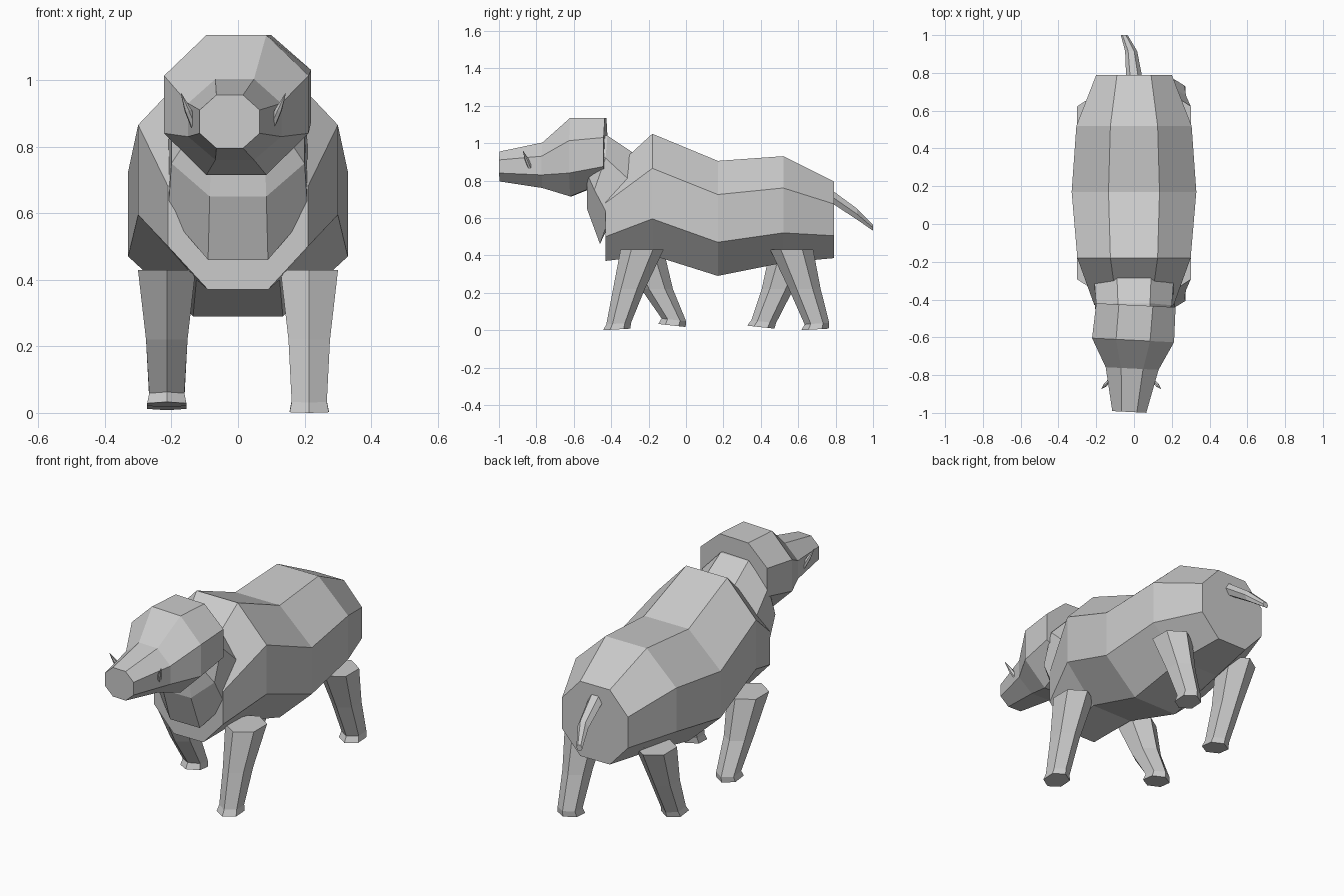
import bpy, bmesh, math
from mathutils import Vector, Matrix

cube = bpy.data.objects.get("Cube")
if cube:
    bpy.data.objects.remove(cube)

hide = bpy.data.materials.new("grey hide")
hide.use_nodes = True
GREY = (0.6, 0.6, 0.6, 1)
hide.diffuse_color = GREY
hide.node_tree.nodes["Principled BSDF"].inputs["Base Color"].default_value = GREY


def loft(name, rings):
    """Skin a closed, flat shaded tube over rings of equal point count."""
    bm = bmesh.new()
    loops = [[bm.verts.new(p) for p in ring] for ring in rings]
    n = len(loops[0])
    for a, b in zip(loops, loops[1:]):
        for i in range(n):
            j = (i + 1) % n
            bm.faces.new((a[i], a[j], b[j], b[i]))
    bm.faces.new(loops[0])
    bm.faces.new(loops[-1])
    bmesh.ops.recalc_face_normals(bm, faces=bm.faces)
    mesh = bpy.data.meshes.new(name)
    bm.to_mesh(mesh)
    bm.free()
    mesh.materials.append(hide)
    obj = bpy.data.objects.new(name, mesh)
    bpy.context.collection.objects.link(obj)
    return obj


def octagon(ys, zs, side, flat, cx=0, yaw=0):
    """Upright octagon; ys and zs list bottom, lower side, upper side, top."""
    widths = (flat, side, side, flat)
    half = [Vector((w, y, z)) for w, y, z in zip(widths, ys, zs)]
    pts = half + [Vector((-p.x, p.y, p.z)) for p in reversed(half)]
    return [Vector((p.x + cx, p.y - yaw * p.x, p.z)) for p in pts]


def hexagon(x, y, z, rx, ry, pitch=0):
    angles = [math.radians(30 + 60 * i) for i in range(6)]
    return [(x + rx * math.cos(a), y + ry * math.sin(a),
             z + pitch * math.sin(a)) for a in angles]


# Barrel body: y, heights, side half width, flat half width
loft("body", [octagon([y] * 4, zs, side, flat) for y, zs, side, flat in (
    (-0.43, (0.37, 0.50, 0.68, 0.82), 0.21, 0.09),
    (-0.18, (0.40, 0.595, 0.865, 1.05), 0.30, 0.125),
    (0.17, (0.29, 0.47, 0.725, 0.905), 0.33, 0.135),
    (0.52, (0.36, 0.52, 0.76, 0.93), 0.305, 0.125),
    (0.79, (0.385, 0.505, 0.675, 0.795), 0.20, 0.09),
)])

# Slanted neck between chest and skull
loft("neck", [
    octagon((-0.46, -0.41, -0.30, -0.285), (0.46, 0.60, 0.80, 0.95), 0.21, 0.09),
    octagon((-0.53, -0.49, -0.43, -0.42), (0.65, 0.75, 0.92, 1.04), 0.20, 0.085),
    octagon((-0.53, -0.53, -0.50, -0.50), (0.78, 0.84, 0.96, 1.04), 0.14, 0.08),
])

# Head tapering to the snout, turned a little
loft("head", [octagon([y] * 4, zs, side, flat, cx, 0.05) for y, zs, side, flat, cx in (
    (-0.43, (0.79, 0.875, 1.03, 1.135), 0.21, 0.09, 0.01),
    (-0.615, (0.715, 0.84, 1.013, 1.135), 0.217, 0.09, -0.005),
    (-0.765, (0.76, 0.83, 0.93, 1.003), 0.14, 0.058, -0.01),
    (-0.995, (0.795, 0.84, 0.91, 0.955), 0.09, 0.04, -0.025),
)])

# Tusks
for side, label in ((1, "left"), (-1, "right")):
    base = Vector((side * 0.115 - 0.015, -0.83, 0.86))
    tip = Vector((side * 0.157 - 0.014, -0.872, 0.96))
    turn = (tip - base).to_track_quat('Z', 'Y').to_matrix()
    tusk = [[c + turn @ Vector(p) for p in hexagon(0, 0, 0, r, r)]
            for c, r in ((base, 0.012), (base.lerp(tip, 0.5), 0.011), (tip, 0.001))]
    loft(label + "_tusk", tusk)

# Drooping tail
loft("tail", [
    [(x + w * math.cos(a), y, z + h * math.sin(a))
     for a in (math.radians(60 * i) for i in range(6))]
    for x, y, z, w, h in ((0, 0.785, 0.71, 0.042, 0.04),
                          (-0.015, 0.915, 0.62, 0.032, 0.034),
                          (-0.052, 1.0, 0.547, 0.018, 0.018))])

# Legs: hip, knee, ankle and foot as (y, z) centres
STRIDES = {
    "left_front_leg": (1, (-0.235, 0.43), (-0.305, 0.22), (-0.36, 0.035), (-0.37, 0.004)),
    "right_front_leg": (-1, (-0.235, 0.43), (-0.155, 0.22), (-0.065, 0.055), (-0.075, 0.025)),
    "left_back_leg": (1, (0.565, 0.43), (0.635, 0.22), (0.70, 0.035), (0.69, 0.004)),
    "right_back_leg": (-1, (0.565, 0.43), (0.49, 0.22), (0.415, 0.045), (0.40, 0.016)),
}
RADII = ((0.1, 0.115), (0.072, 0.085), (0.061, 0.066), (0.068, 0.073))
for name, (side, *joints) in STRIDES.items():
    pitch = 0.004 if side > 0 else -0.008
    loft(name, [hexagon(side * 0.214, y, z, rx, ry, pitch * (z < 0.1))
                for (y, z), (rx, ry) in zip(joints, RADII)])
